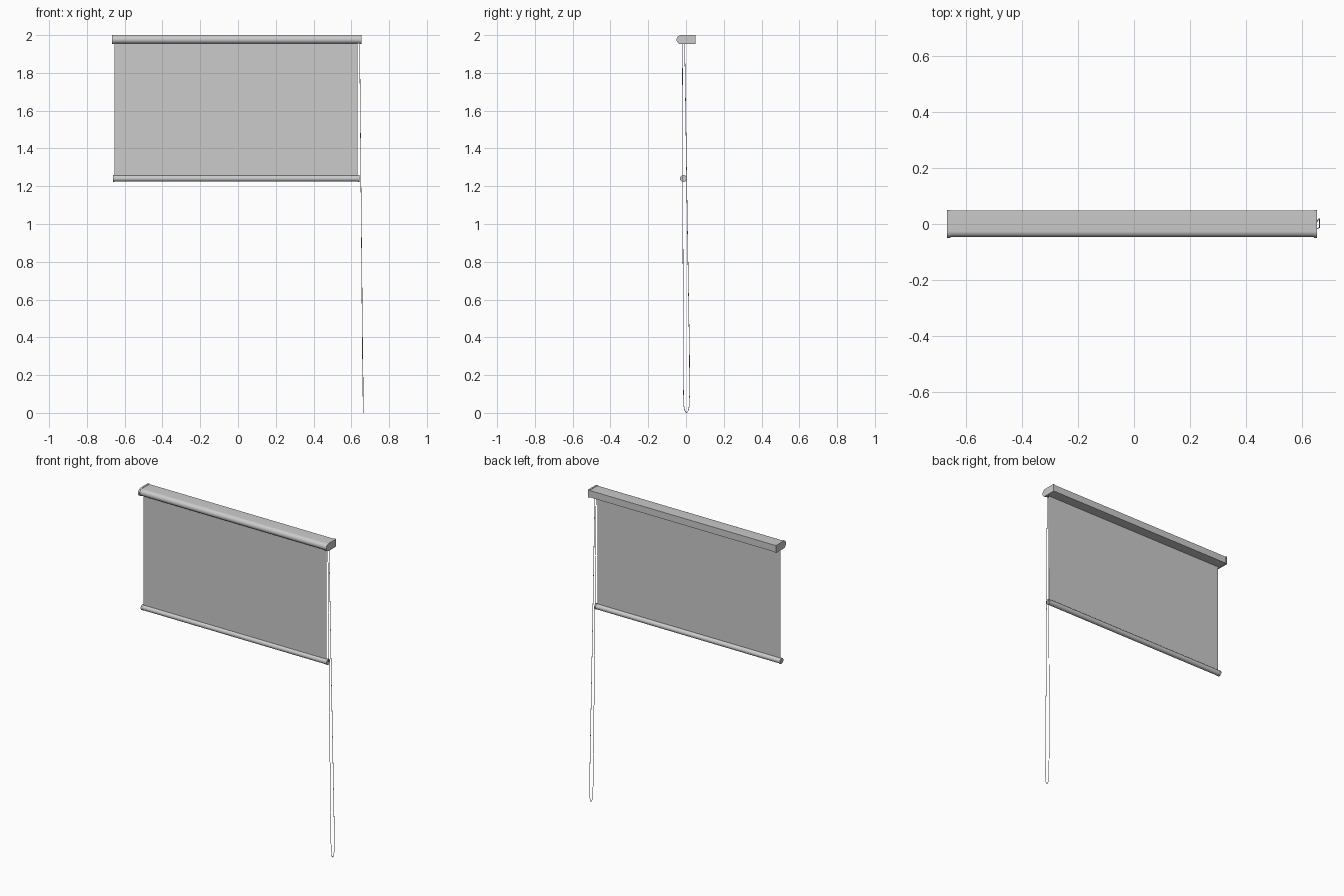
import bpy, math
from math import cos, sin, pi

if "Cube" in bpy.data.objects:
    bpy.data.objects.remove(bpy.data.objects["Cube"])


def extrude_x(name, profile, x0, x1):
    """Closed (y, z) profile extruded along x."""
    n = len(profile)
    verts = [(x, y, z) for x in (x0, x1) for y, z in profile]
    faces = [(i, (i + 1) % n, n + (i + 1) % n, n + i) for i in range(n)]
    faces += [tuple(reversed(range(n))), tuple(range(n, 2 * n))]
    mesh = bpy.data.meshes.new(name)
    mesh.from_pydata(verts, [], faces)
    ob = bpy.data.objects.new(name, mesh)
    bpy.context.collection.objects.link(ob)
    bpy.ops.object.select_all(action='DESELECT')
    ob.select_set(True)
    bpy.context.view_layer.objects.active = ob
    bpy.ops.object.mode_set(mode='EDIT')
    bpy.ops.mesh.select_all(action='SELECT')
    bpy.ops.mesh.normals_make_consistent(inside=False)
    bpy.ops.object.mode_set(mode='OBJECT')
    bpy.ops.object.shade_smooth_by_angle(angle=math.radians(35))
    return ob


def box_profile(front, back, bottom, top):
    """Flat-backed box with a rounded front."""
    r, mid = (top - bottom) / 2, (top + bottom) / 2
    arc = [(front + r - r * sin(pi * i / 16), mid - r * cos(pi * i / 16))
           for i in range(17)]
    return arc + [(back, top), (back, bottom)]


def circle(r, y, z, n=24):
    return [(y + r * cos(2 * pi * i / n), z + r * sin(2 * pi * i / n)) for i in range(n)]


# Head box with slightly larger end caps
extrude_x("head_box", box_profile(-0.047, 0.048, 1.955, 1.998), -0.656, 0.643)
cap = box_profile(-0.05, 0.05, 1.952, 2.0)
extrude_x("head_cap_left", cap, -0.667, -0.656)
extrude_x("head_cap_right", cap, 0.643, 0.654)

# Fabric sheet
extrude_x("fabric", [(-0.017, 1.24), (-0.015, 1.24), (-0.015, 1.96), (-0.017, 1.96)],
          -0.653, 0.632)

# Bottom bar with end caps
extrude_x("bottom_bar", circle(0.0165, -0.014, 1.241), -0.653, 0.635)
for side, x0, x1 in (("left", -0.661, -0.653), ("right", 0.635, 0.643)):
    extrude_x("bar_cap_" + side, circle(0.018, -0.014, 1.241), x0, x1)

# Pull cord hanging in a long loop
path = [(0.644, -0.019, 1.96), (0.651, -0.017, 1.2), (0.66, -0.014, 0.2),
        (0.662, -0.013, 0.08)]
path += [(0.663, 0.003 - 0.015 * cos(pi * i / 8), 0.055 - 0.0535 * sin(pi * i / 8))
         for i in range(1, 8)]
path += [(0.663, 0.019, 0.1), (0.66, 0.0185, 0.3), (0.651, 0.004, 1.2),
         (0.644, -0.007, 1.96)]
curve = bpy.data.curves.new("pull_cord", 'CURVE')
curve.dimensions = '3D'
curve.bevel_depth = 0.0015
curve.bevel_resolution = 2
curve.use_fill_caps = True
spline = curve.splines.new('POLY')
spline.points.add(len(path) - 1)
for point, co in zip(spline.points, path):
    point.co = (*co, 1)
spline.use_smooth = True
bpy.context.collection.objects.link(bpy.data.objects.new("pull_cord", curve))
